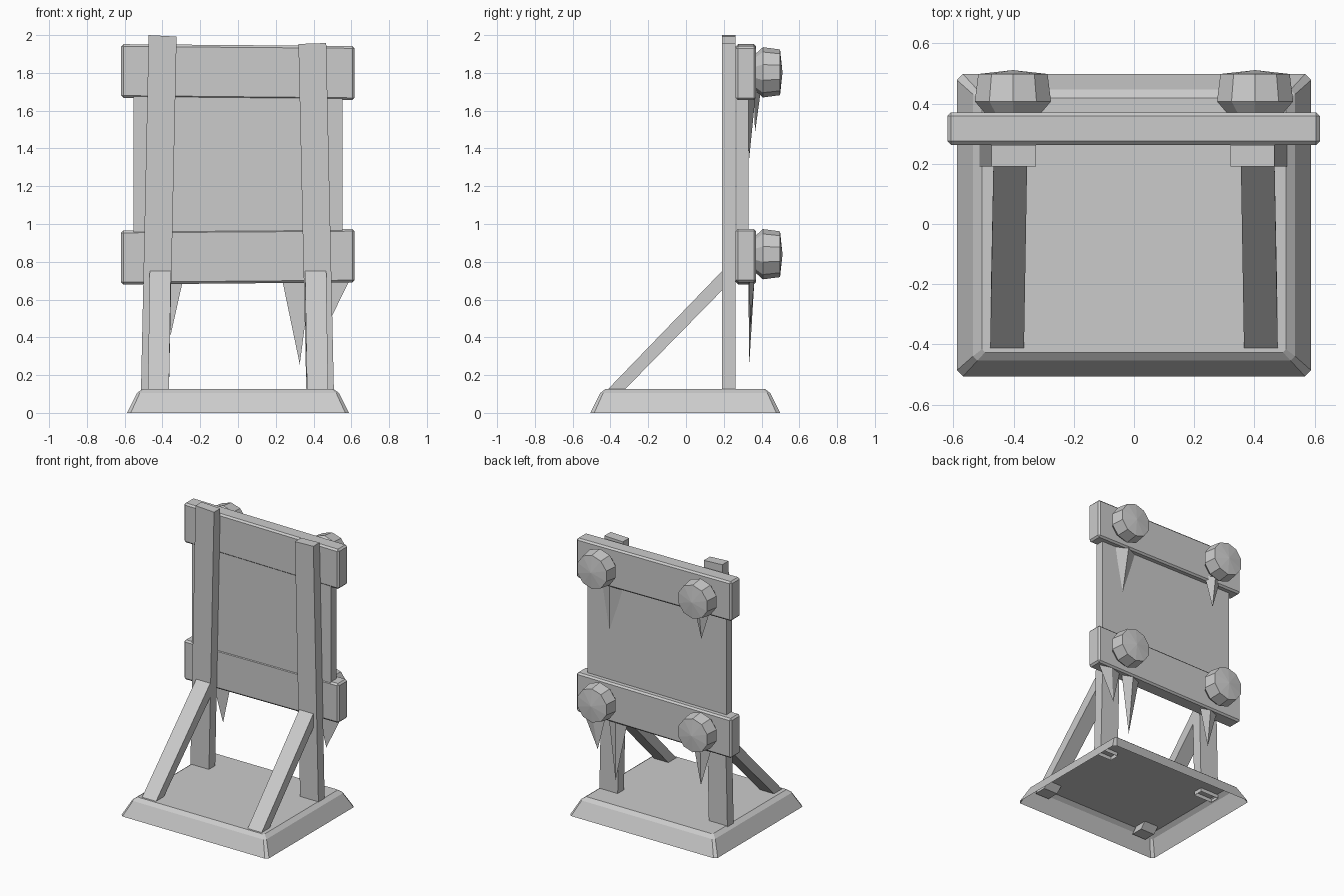
import bpy, bmesh, math
from mathutils import Vector

if "Cube" in bpy.data.objects:
    bpy.data.objects.remove(bpy.data.objects["Cube"])


def make(name, verts, faces, bevel=0.0):
    """Flat shaded mesh object with consistent normals."""
    bm = bmesh.new()
    vs = [bm.verts.new(v) for v in verts]
    for f in faces:
        bm.faces.new([vs[i] for i in f])
    bmesh.ops.recalc_face_normals(bm, faces=bm.faces[:])
    me = bpy.data.meshes.new(name)
    bm.to_mesh(me)
    bm.free()
    ob = bpy.data.objects.new(name, me)
    bpy.context.collection.objects.link(ob)
    if bevel:
        m = ob.modifiers.new("edge_bevel", 'BEVEL')
        m.width, m.segments = bevel, 1
    return ob


def loft(name, rings, cap_start=True, cap_end=True, bevel=0.0):
    """Skin a list of equal-length vertex rings."""
    n = len(rings[0])
    verts = [v for r in rings for v in r]
    faces = [(k * n + i, k * n + (i + 1) % n, (k + 1) * n + (i + 1) % n, (k + 1) * n + i)
             for k in range(len(rings) - 1) for i in range(n)]
    if cap_start:
        faces.append(tuple(range(n)))
    if cap_end:
        faces.append(tuple(range(len(verts) - n, len(verts))))
    return make(name, verts, faces, bevel)


def slab(name, outline, y0, y1, bevel=0.0):
    """Extrude an XZ outline between two y values."""
    return loft(name, [[(x, y, z) for x, z in outline] for y in (y0, y1)], bevel=bevel)


# Base: sloped shell with chamfered corners, open underneath
def base_ring(hx, hy, z, c):
    pts = [(hx, hy - c), (hx - c, hy), (c - hx, hy), (-hx, hy - c),
           (-hx, c - hy), (c - hx, -hy), (hx - c, -hy), (hx, c - hy)]
    return [(x, y - 0.004, z) for x, y in pts]


loft("base", [base_ring(0.588, 0.502, 0.0, 0.02),
              base_ring(0.535, 0.45, 0.105, 0.015),
              base_ring(0.505, 0.422, 0.127, 0.01)], cap_start=False)

# Leaning posts, open at the lower end where they pierce the base
for side, x0, x1, t0, t1, za, zb in (
        ("left", -0.514, -0.366, -0.473, -0.325, 2.0, 1.992),
        ("right", 0.362, 0.508, 0.32, 0.467, 1.953, 1.958)):
    y0, y1 = 0.191, 0.262
    low = [(x0, y0, 0.1), (x1, y0, 0.1), (x1, y1, 0.1), (x0, y1, 0.1)]
    top = [(t0, y0, za), (t1, y0, zb), (t1, y1, zb), (t0, y1, za)]
    loft(side + "_post", [low, top], cap_start=False)

# Diagonal braces
for side, s in (("left", -1), ("right", 1)):
    low = [(s * x, y, 0.085) for x, y in
           ((0.366, -0.452), (0.478, -0.452), (0.478, -0.362), (0.366, -0.362))]
    top = [(s * x, y, z) for x, y, z in
           ((0.355, 0.192, 0.752), (0.467, 0.192, 0.752),
            (0.467, 0.192, 0.65), (0.355, 0.192, 0.65))]
    loft(side + "_brace", [low, top])

# Main panel and the two cross boards
slab("panel", [(-0.553, 0.85), (0.553, 0.85), (0.553, 1.8), (-0.553, 1.8)], 0.268, 0.33)
slab("upper_board", [(-0.619, 1.668), (0.617, 1.656), (0.617, 1.942), (-0.619, 1.952)],
     0.263, 0.371, 0.012)
slab("lower_board", [(-0.619, 0.68), (0.617, 0.691), (0.617, 0.974), (-0.619, 0.965)],
     0.263, 0.371, 0.012)

# Ten-sided rivets with a shallow pointed cap
N = 10
for row, z in (("upper", 1.803), ("lower", 0.84)):
    for side, x in (("left", -0.402), ("right", 0.402)):
        rings = [[(x + r * math.sin(2 * math.pi * i / N), y,
                   z + r * math.cos(2 * math.pi * i / N)) for i in range(N)]
                 for r, y in ((0.095, 0.365), (0.133, 0.407), (0.121, 0.498))]
        verts = [v for r in rings for v in r] + [(x, 0.511, z)]
        faces = [(k * N + i, k * N + (i + 1) % N, (k + 1) * N + (i + 1) % N, (k + 1) * N + i)
                 for k in range(2) for i in range(N)]
        faces += [(2 * N + i, 2 * N + (i + 1) % N, 3 * N) for i in range(N)]
        faces.append(tuple(range(N)))
        make(f"{row}_{side}_rivet", verts, faces)

# Hanging icicles: left x, right x, top z, tip x, tip z, front y, ridge y
for i, (xa, xb, zt, xt, zp, yf, yr) in enumerate((
        (0.405, 0.59, 0.70, 0.466, 0.45, 0.335, 0.362),
        (0.235, 0.385, 0.70, 0.327, 0.257, 0.33, 0.362),
        (-0.44, -0.292, 0.70, -0.357, 0.41, 0.335, 0.362),
        (0.26, 0.445, 1.68, 0.378, 1.33, 0.328, 0.368),
        (-0.445, -0.315, 1.70, -0.378, 1.48, 0.36, 0.395))):
    make(f"icicle_{i + 1}",
         [(xa, yf, zt), (xb, yf, zt), ((xa + xb) / 2, yr, zt), (xt, yf + 0.005, zp)],
         [(0, 1, 2), (0, 1, 3), (1, 2, 3), (2, 0, 3)])
